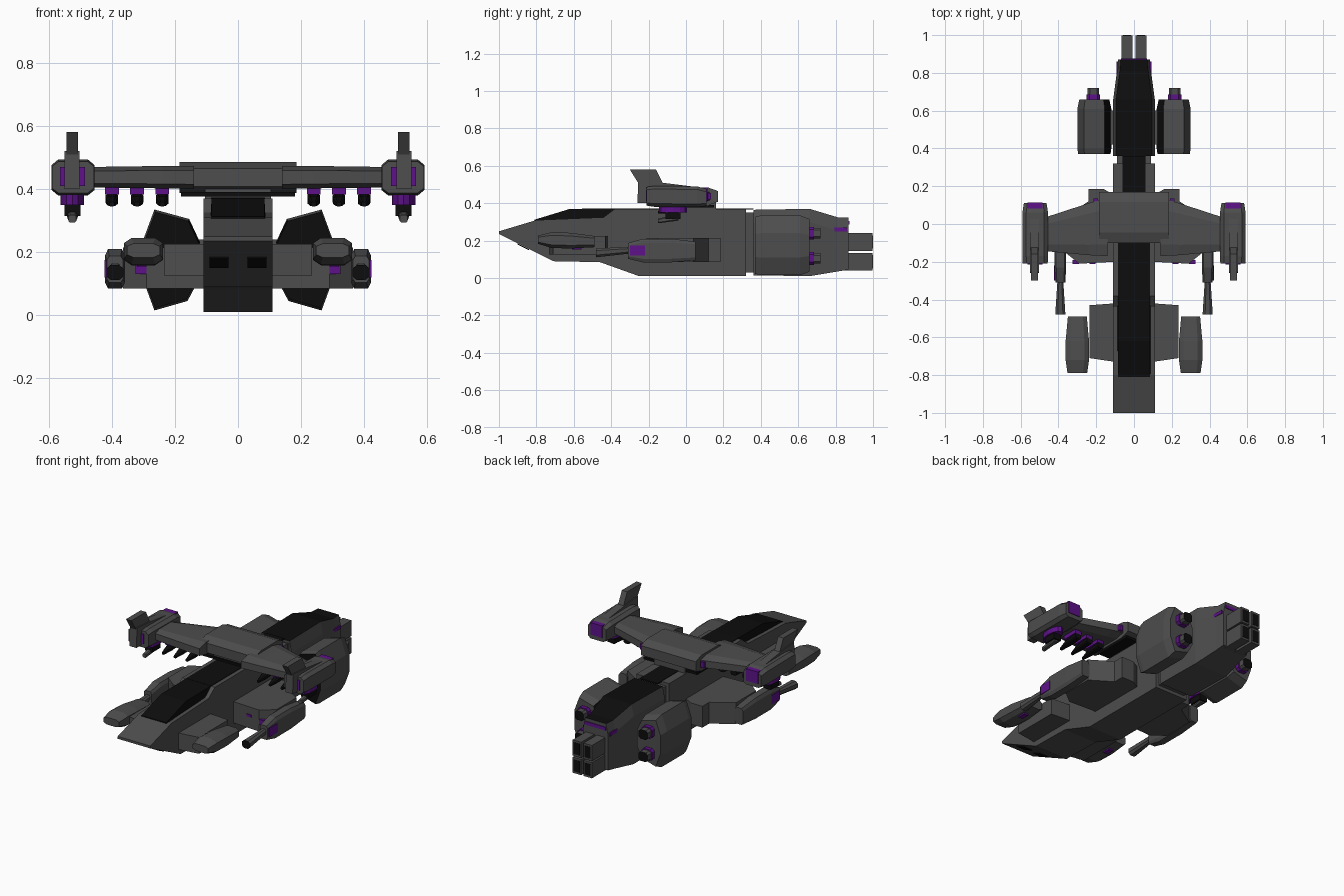
import bpy, bmesh, math

def material(name, rgb):
    m = bpy.data.materials.new(name)
    m.diffuse_color = (*rgb, 1)
    return m

GREY = material("hull_grey", (0.075, 0.075, 0.075))
BLACK = material("panel_black", (0.004, 0.004, 0.004))
PURPLE = material("glow_purple", (0.11, 0.006, 0.25))

def loft(name, rings, mat=GREY, mirror=False, mat2=None, rule=None):
    """Skin a list of equal-length rings, cap both ends, optionally mirror in x."""
    bm = bmesh.new()
    for s in ((1, -1) if mirror else (1,)):
        vs = [[bm.verts.new((s * x, y, z)) for x, y, z in r] for r in rings]
        n = len(vs[0])
        for a, b in zip(vs, vs[1:]):
            for i in range(n):
                j = (i + 1) % n
                bm.faces.new((a[i], a[j], b[j], b[i]))
        bm.faces.new(vs[0])
        bm.faces.new(vs[-1])
    bmesh.ops.recalc_face_normals(bm, faces=bm.faces)
    me = bpy.data.meshes.new(name)
    me.materials.append(mat)
    if mat2:
        me.materials.append(mat2)
        bm.normal_update()
        for f in bm.faces:
            f.material_index = int(rule(f.calc_center_median(), f.normal))
    bm.to_mesh(me)
    bm.free()
    ob = bpy.data.objects.new(name, me)
    bpy.context.collection.objects.link(ob)
    return ob

def box(name, x, y, z, mat=GREY, mirror=False):
    return loft(name, [[(x[0], v, z[0]), (x[1], v, z[0]), (x[1], v, z[1]), (x[0], v, z[1])] for v in y], mat, mirror)

def side_profile(name, pts, x0, x1, mat=GREY, mirror=False):
    return loft(name, [[(x, y, z) for y, z in pts] for x in (x0, x1)], mat, mirror)

def plan(name, pts, z0, z1, mat=GREY, mirror=False):
    return loft(name, [[(x, y, z) for x, y in pts] for z in (z0, z1)], mat, mirror)

def octagon(cx, y, cz, hx, hz, c=0.4):
    k = 1 - c
    uv = [(-k, -1), (k, -1), (1, -k), (1, k), (k, 1), (-k, 1), (-1, k), (-1, -k)]
    return [(cx + hx * u, y, cz + hz * v) for u, v in uv]

def pod(name, cx, stations, mat=GREY, mirror=True, c=0.4, **kw):
    """Octagonal body along y; station = (y, z, half width, half height)."""
    return loft(name, [octagon(cx, y, z, hx, hz, c) for y, z, hx, hz in stations], mat, mirror, **kw)

def wing_ring(x, y0, y1, z0, z1):
    return [(x, p[0], p[2]) for p in octagon((y0 + y1) / 2, 0, (z0 + z1) / 2, (y1 - y0) / 2, (z1 - z0) / 2)]

# Main fuselage with wedge nose
side_profile("fuselage", [(-1, 0.235), (-1, 0.25), (-0.8, 0.31), (-0.44, 0.325), (-0.38, 0.37), (0.32, 0.37),
                          (0.32, 0.01), (-0.25, 0.01), (-0.46, 0.085), (-0.71, 0.09)], -0.11, 0.11)
# Canopy
loft("canopy", [[(-w, y, 0.30), (w, y, 0.30), (w * 0.95, y, z), (-w * 0.95, y, z)]
                for y, w, z in ((-0.81, 0.088, 0.312), (-0.62, 0.088, 0.37), (-0.38, 0.088, 0.372))], BLACK)
box("spine_panel_front", (-0.085, 0.085), (-0.38, 0), (0.366, 0.373), BLACK)
box("spine_panel_middle", (-0.06, 0.06), (0, 0.36), (0.366, 0.373), BLACK)
# Nose vents on the lower slope
side_profile("nose_vent", [(-0.90, 0.184), (-0.84, 0.154), (-0.84, 0.149), (-0.90, 0.179)], 0.03, 0.09, BLACK, True)

# Neck and rear hull
box("hull_neck", (-0.09, 0.09), (0.3, 0.4), (0.03, 0.35))
loft("rear_hull", [[(-w, y, z0), (w, y, z0), (w, y, z1 - 0.07), (v, y, z1), (-v, y, z1), (-w, y, z1 - 0.07)]
                   for y, w, v, z0, z1 in ((0.36, 0.11, 0.095, 0.015, 0.365), (0.66, 0.11, 0.095, 0.01, 0.37),
                                           (0.81, 0.09, 0.075, 0.035, 0.325), (0.87, 0.085, 0.07, 0.045, 0.325))],
     mat2=BLACK, rule=lambda c, n: n.z > 0.85)
box("tail_band", (-0.07, 0.07), (0.83, 0.875), (0.285, 0.305), PURPLE)
box("tail_side_light", (0.084, 0.092), (0.79, 0.86), (0.25, 0.27), PURPLE, True)

# Four main exhausts with black mouths
for row, (z0, z1) in enumerate(((0.04, 0.135), (0.145, 0.24))):
    box(f"exhaust_{row}", (0.008, 0.065), (0.85, 0.998), (z0, z1), GREY, True)
    box(f"exhaust_mouth_{row}", (0.016, 0.057), (0.99, 1.0), (z0 + 0.012, z1 - 0.012), BLACK, True)

# Engine nacelles
section = [(0.155, 0.305), (0.265, 0.335), (0.30, 0.24), (0.30, 0.11),
           (0.265, 0.015), (0.16, 0.045), (0.12, 0.12), (0.12, 0.23)]
loft("engine_nacelle", [[(0.21 + (x - 0.21) * s, y, 0.175 + (z - 0.175) * s) for x, z in section]
                        for y, s in ((0.37, 0.95), (0.4, 1), (0.61, 1), (0.66, 0.88))], GREY, True, BLACK,
     lambda c, n: n.y < -0.8 or (abs(c.x) < 0.15 and n.z > 0.3))
box("nacelle_strut", (0.08, 0.14), (0.42, 0.6), (0.12, 0.24), GREY, True)
for i, z in enumerate((0.105, 0.24)):
    pod(f"nozzle_ring_{i}", 0.215, [(0.65, z, 0.036, 0.034), (0.685, z, 0.036, 0.034)], PURPLE)
    pod(f"nozzle_{i}", 0.215, [(0.65, z, 0.03, 0.028), (0.72, z, 0.03, 0.028)], GREY,
        mat2=BLACK, rule=lambda c, n: n.y > 0.8)

# Front side pods
plan("front_stub", [(0.1, -0.73), (0.235, -0.71), (0.235, -0.43), (0.1, -0.42)], 0.125, 0.225, GREY, True)
pod("front_pod", 0.30, [(-0.79, 0.205, 0.052, 0.022), (-0.72, 0.203, 0.062, 0.042), (-0.62, 0.2, 0.062, 0.042),
                        (-0.49, 0.195, 0.05, 0.03)])
box("front_pod_light", (0.29, 0.32), (-0.61, -0.56), (0.152, 0.165), PURPLE, True)

# Side sponsons
plan("sponson", [(0.1, -0.2), (0.29, -0.21), (0.365, -0.15), (0.365, 0.04), (0.24, 0.12), (0.24, 0.185),
                 (0.16, 0.185), (0.1, 0.15)], 0.085, 0.215, GREY, True)
box("sponson_light", (0.29, 0.325), (-0.213, -0.19), (0.13, 0.16), PURPLE, True)
box("sponson_lamp", (0.205, 0.235), (-0.211, -0.19), (0.155, 0.17), PURPLE, True)
# Gun pods and barrels
pod("gun_pod", 0.39, [(-0.31, 0.145, 0.026, 0.042), (-0.23, 0.147, 0.031, 0.063),
                      (-0.08, 0.147, 0.031, 0.063), (0.05, 0.145, 0.028, 0.05)], c=0.3)
box("gun_pod_light", (0.413, 0.423), (-0.30, -0.22), (0.12, 0.175), PURPLE, True)
pod("gun_barrel", 0.39, [(-0.48, 0.135, 0.027, 0.024), (-0.31, 0.148, 0.016, 0.018)], GREY, c=0.5,
    mat2=BLACK, rule=lambda c, n: n.y < -0.8)

# High wing: centre block, pylon, arms
box("wing_pylon", (-0.105, 0.105), (-0.08, 0.16), (0.33, 0.41))
box("wing_underside", (-0.18, 0.18), (-0.09, 0.15), (0.376, 0.39), BLACK)
loft("wing_centre", [wing_ring(x, -0.1, 0.17, 0.388, 0.485) for x in (-0.185, 0.185)])
loft("wing_arm", [wing_ring(0.14, -0.17, 0.14, 0.4, 0.473), wing_ring(0.24, -0.165, 0.11, 0.402, 0.473),
                  wing_ring(0.455, -0.145, 0.04, 0.405, 0.47)], GREY, True)
box("wing_rear_light", (0.19, 0.215), (0.11, 0.134), (0.42, 0.455), PURPLE, True)

# Wing tip pods, fins and turrets
pod("tip_pod", 0.523, [(-0.21, 0.437, 0.066, 0.05), (-0.17, 0.437, 0.068, 0.056),
                       (0.06, 0.435, 0.068, 0.055), (0.11, 0.43, 0.06, 0.045)], c=0.3)
box("tip_front_light", (0.485, 0.565), (-0.215, -0.2), (0.41, 0.47), PURPLE, True)
box("tip_rear_light", (0.485, 0.565), (0.07, 0.114), (0.41, 0.483), PURPLE, True)
side_profile("tip_ridge", [(-0.26, 0.40), (-0.255, 0.52), (-0.13, 0.51), (0.03, 0.49), (0.03, 0.46), (-0.2, 0.40)],
             0.502, 0.55, GREY, True)
side_profile("tip_fin", [(-0.3, 0.58), (-0.16, 0.58), (-0.12, 0.5), (-0.25, 0.5)], 0.508, 0.544, GREY, True)
plan("turret_ring", [(0.525 + 0.037 * math.cos(a), -0.07 + 0.075 * math.sin(a))
                     for a in [k * math.pi / 6 for k in range(12)]], 0.35, 0.39, PURPLE, True)
box("turret_gun", (0.5, 0.55), (-0.11, -0.03), (0.315, 0.35), BLACK, True)
pod("turret_barrel", 0.525, [(-0.15, 0.305, 0.012, 0.012), (-0.04, 0.325, 0.018, 0.018)], GREY)

# Underwing missiles
for i, x in enumerate((0.24, 0.32, 0.40)):
    box(f"missile_mount_{i}", (x - 0.022, x + 0.022), (-0.1, 0.0), (0.382, 0.41), PURPLE, True)
    pod(f"missile_{i}", x, [(-0.15, 0.352, 0.008, 0.007), (-0.09, 0.362, 0.019, 0.015), (0.0, 0.37, 0.02, 0.016)], BLACK)
